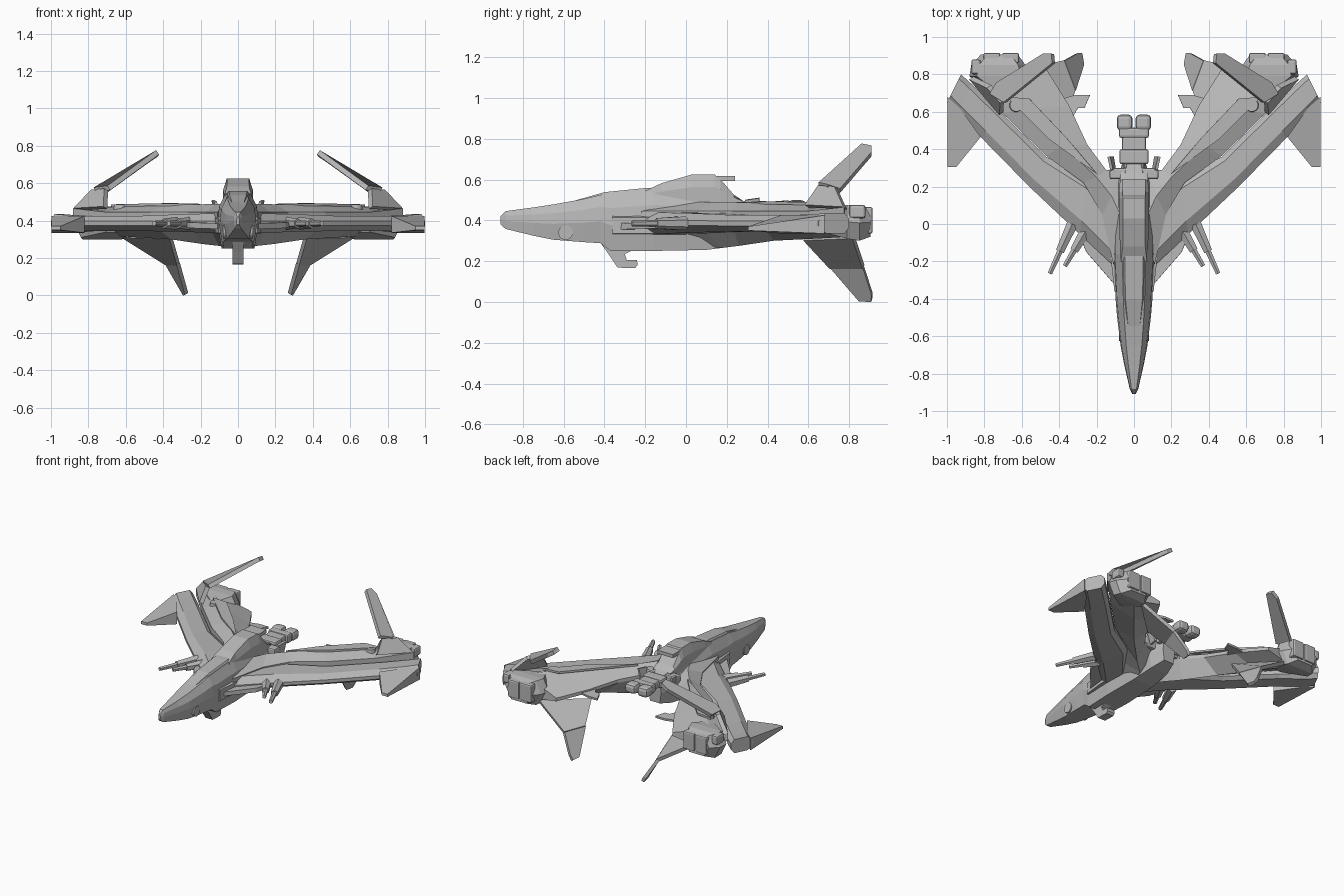
import bpy, bmesh, math
from mathutils import Vector

hull = bpy.data.materials.new("hull grey")
hull.diffuse_color = (0.48, 0.48, 0.48, 1)


def finish(name, bm, mirror=False):
    bmesh.ops.recalc_face_normals(bm, faces=bm.faces)
    me = bpy.data.meshes.new(name)
    bm.to_mesh(me)
    bm.free()
    me.materials.append(hull)
    ob = bpy.data.objects.new(name, me)
    bpy.context.collection.objects.link(ob)
    if mirror:
        ob.modifiers.new("mirror", 'MIRROR').use_mirror_merge = False
    return ob


def loft(name, rings, mirror=False):
    bm = bmesh.new()
    vs = [[bm.verts.new(p) for p in r] for r in rings]
    n = len(vs[0])
    for a, b in zip(vs, vs[1:]):
        for i in range(n):
            j = (i + 1) % n
            bm.faces.new((a[i], a[j], b[j], b[i]))
    bm.faces.new(vs[0])
    bm.faces.new(vs[-1][::-1])
    return finish(name, bm, mirror)


def plate(name, pts, t, mirror=True):
    bm = bmesh.new()
    bm.faces.new([bm.verts.new(p) for p in pts])
    ob = finish(name, bm)
    s = ob.modifiers.new("thickness", 'SOLIDIFY')
    s.thickness, s.offset = t, 0
    if mirror:
        ob.modifiers.new("mirror", 'MIRROR').use_mirror_merge = False
    return ob


def bar(name, a, b, r0, r1, n=6, mirror=True):
    a, b = Vector(a), Vector(b)
    q = (b - a).to_track_quat('Z', 'Y')
    ring = lambda c, r: [c + q @ Vector((r * math.cos(2 * math.pi * (i + .5) / n),
                                         r * math.sin(2 * math.pi * (i + .5) / n), 0)) for i in range(n)]
    return loft(name, [ring(a, r0), ring(b, r1)], mirror)


def box(name, x0, x1, y0, y1, z0, z1, bevel=0.0, mirror=True):
    ob = loft(name, [[(x0, y, z0), (x1, y, z0), (x1, y, z1), (x0, y, z1)] for y in (y0, y1)])
    if bevel:
        m = ob.modifiers.new("bevel", 'BEVEL')
        m.width, m.segments = bevel, 2
    if mirror:
        ob.modifiers.new("mirror", 'MIRROR').use_mirror_merge = False
    return ob


def side_profile(name, pts, w):
    # side outline (y, z) spread across the centre line
    return loft(name, [[(s * w, y, z) for y, z in pts] for s in (-1, 1)])


# fuselage: octagonal sections (y, half width, bottom, top)
stations = [(-.91, .008, .38, .42), (-.885, .022, .358, .445), (-.75, .053, .325, .463),
            (-.65, .072, .305, .478), (-.5, .09, .293, .505), (-.42, .097, .288, .525), (-.37, .10, .25, .53),
            (-.16, .11, .25, .55), (.1, .10, .255, .53), (.26, .085, .275, .50), (.36, .05, .30, .47)]
rings = []
for y, w, lo, hi in stations:
    h = hi - lo
    half = [(w * .58, hi), (w * .92, lo + h * .75), (w, lo + h * .45), (w * .8, lo)]
    rings.append([(x, y, z) for x, z in half] + [(-x, y, z) for x, z in reversed(half)])
loft("fuselage", rings)

# raised spine housing behind the cockpit
spine = [(-.2, .07, .07, .545), (-.12, .075, .06, .582), (.03, .08, .058, .625),
         (.14, .08, .06, .625), (.17, .08, .06, .60), (.235, .075, .06, .525), (.28, .07, .05, .49)]
loft("spine_housing", [[(-b, y, .46), (b, y, .46), (b, y, (z + .46) / 2 + .02), (t, y, z),
                        (-t, y, z), (-b, y, (z + .46) / 2 + .02)] for y, b, t, z in spine])
box("spine_lip", -.062, .062, .14, .24, .592, .617, mirror=False)
loft("cockpit_glass", [[(-w, y, z - .03), (w, y, z - .03), (w * .7, y, z), (-w * .7, y, z)]
                       for y, w, z in [(-.58, .04, .487), (-.4, .065, .538), (-.2, .07, .558), (-.1, .065, .56)]])

# nose details
bar("nose_side_disc", (.05, -.59, .34), (.08, -.59, .34), .036, .036, 16)
side_profile("belly_gun", [(-.42, .29), (-.38, .235), (-.335, .168), (-.25, .166), (-.237, .18), (-.24, .205),
                           (-.29, .205), (-.30, .235), (-.25, .26), (-.25, .29)], .03)

# front swept wing slabs: leading edge, trailing edge
slab = []
for (lx, ly), (tx, ty), lo, hi in [((.07, -.26), (.07, .0), .33, .44), ((.29, -.055), (.25, .235), .34, .435),
                                   ((.56, .20), (.47, .36), .345, .425), ((.81, .455), (.74, .625), .345, .425),
                                   ((.94, .585), (.87, .75), .335, .43), ((1.0, .65), (.925, .80), .335, .435)]:
    p = lambda f, z: (lx + (tx - lx) * f, ly + (ty - ly) * f, z)
    m = (lo + hi) / 2
    slab.append([p(0, m - .012), p(0, m + .012), p(.25, hi), p(.85, hi), p(1, m + .02),
                 p(1, m - .02), p(.85, lo), p(.25, lo)])
loft("front_wing", slab, True)

# forward-pointing wing tip blades
loft("wing_tip_blade", [[(.95, .305, z0), (.998, .305, z0), (.998, .68, z1), (.93, .62, z1), (.82, .465, z1)]
                        for z0, z1 in ((.35, .335), (.37, .425))], True)

# rear wings with a raised ridge: outer edge, ridge, inner edge, keel
rear = []
for o, t, i, b in [((.11, -.22, .42), (.05, .0, .49), (.03, .28, .42), (.04, .08, .27)),
                   ((.17, .05, .42), (.12, .15, .49), (.09, .28, .42), (.10, .18, .265)),
                   ((.27, .22, .42), (.20, .25, .487), (.15, .29, .42), (.19, .26, .275)),
                   ((.47, .365, .42), (.38, .42, .485), (.25, .425, .41), (.36, .43, .30)),
                   ((.70, .59, .42), (.58, .61, .48), (.345, .63, .39), (.53, .63, .31)),
                   ((.882, .775, .44), (.75, .79, .465), (.47, .83, .37), (.68, .81, .32))]:
    up = lambda q, d: (q[0], q[1], q[2] + d)
    rear.append([up(o, -.03), up(o, .025), t, up(i, .012), up(i, -.012), b])
loft("rear_wing", rear, True)
plate("wing_notch_panel", [(.34, .55, .39), (.30, .62, .385), (.265, .62, .385), (.235, .69, .38),
                           (.31, .69, .38), (.42, .66, .38)], .015)
bar("wing_vent", (.63, .635, .45), (.63, .635, .485), .038, .034, 12)
plate("wing_top_panel", [(.2, .27, .483), (.45, .45, .485), (.68, .68, .48), (.56, .67, .482), (.36, .46, .487)], .014)

# engine pods at the rear wing ends
pod = []
for y, x0, x1, z0, z1 in [(.68, .62, .74, .34, .46), (.79, .56, .88, .31, .475),
                          (.85, .58, .87, .30, .475), (.905, .62, .82, .32, .46)]:
    c = (z0 + z1) / 2
    pod.append([(x0, y, c), (x0 + .04, y, z1), (x1 - .04, y, z1), (x1, y, c), (x1 - .04, y, z0), (x0 + .04, y, z0)])
loft("engine_pod", pod, True)
for k, x in enumerate((.66, .76)):
    box("engine_nozzle_%d" % (k + 1), x - .045, x + .045, .86, .915, .335, .465, .01)
box("pod_outer_block", .82, .87, .80, .88, .41, .475, .012)

# upper tail fins: elbow and blade leaning inward
plate("upper_fin_elbow", [(.71, .59, .47), (.87, .78, .46), (.775, .735, .56), (.705, .655, .565)], .03)
plate("upper_fin", [(.69, .65, .575), (.765, .695, .565), (.73, .755, .545), (.48, .91, .725),
                    (.435, .91, .755), (.43, .86, .765)], .028)

# lower tail fins curving down and inward
plate("lower_fin_root", [(.36, .58, .31), (.62, .82, .32), (.38, .87, .17), (.32, .71, .17)], .025)
plate("lower_fin_tip", [(.32, .71, .17), (.38, .87, .17), (.305, .912, .04), (.285, .91, .005), (.275, .85, .008)], .022)

# wing cannons and the fairing in front of the wing root
for k, (a, b) in enumerate([((.33, .0), (.45, -.265)), ((.26, -.04), (.37, -.225))]):
    mid = (a[0] * .45 + b[0] * .55, a[1] * .45 + b[1] * .55)
    bar("cannon_barrel_%d" % (k + 1), (*a, .385), (*b, .385), .022, .014)
    bar("cannon_breech_%d" % (k + 1), (*a, .385), (*mid, .385), .034, .026)
plate("root_fairing", [(.09, -.34, .37), (.255, -.15, .375), (.30, -.04, .38), (.09, -.04, .37)], .03)
loft("shoulder_intake", [[(.08, y, .33), (x, y, .335), (x, y, .415), (.08, y, .43)]
                         for y, x in ((-.36, .105), (-.2, .122), (-.05, .125))], True)

# central tail boom with twin thrusters
for k, (w, y0, y1, z0, z1) in enumerate([(.055, .26, .34, .41, .48), (.078, .32, .40, .43, .495),
                                         (.065, .39, .47, .435, .49), (.08, .46, .515, .43, .497)]):
    box("tail_segment_%d" % (k + 1), -w, w, y0, y1, z0, z1, .012, False)
box("tail_thruster", .008, .092, .50, .585, .43, .50, .022)
plate("tail_vane", [(.10, .27, .42), (.12, .29, .50), (.135, .36, .51), (.115, .36, .42)], .015)
box("rear_deck", .03, .13, .24, .30, .40, .49, .01)
